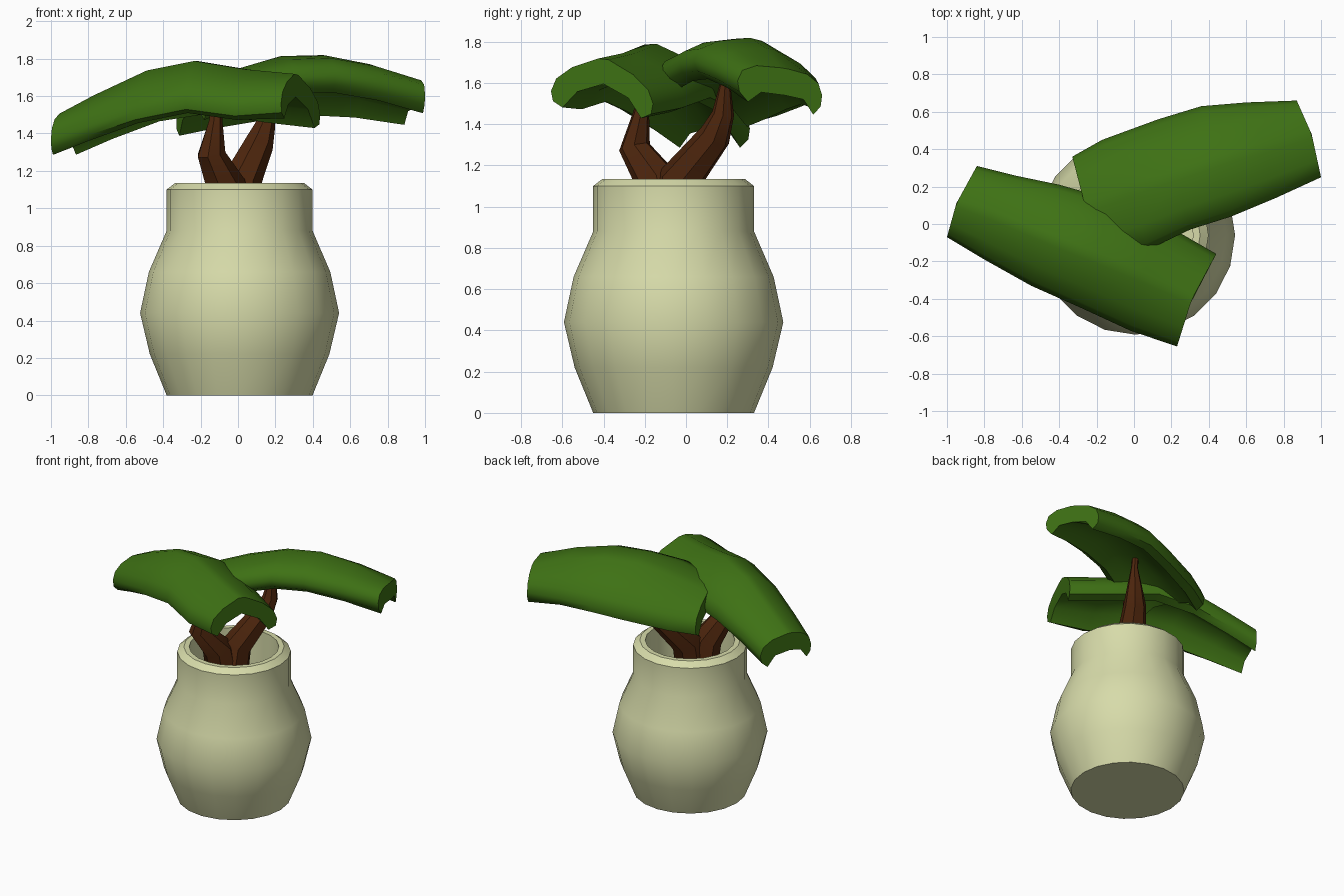
import bpy, bmesh, math
from mathutils import Vector

if "Cube" in bpy.data.objects:
    bpy.data.objects.remove(bpy.data.objects["Cube"])


def make_object(name, bm, color, angle):
    bmesh.ops.recalc_face_normals(bm, faces=bm.faces)
    mesh = bpy.data.meshes.new(name)
    bm.to_mesh(mesh)
    bm.free()
    ob = bpy.data.objects.new(name, mesh)
    bpy.context.collection.objects.link(ob)
    mat = bpy.data.materials.get(color[0]) or bpy.data.materials.new(color[0])
    mat.diffuse_color = (*color[1], 1)
    mat.use_nodes = True
    mat.node_tree.nodes["Principled BSDF"].inputs["Base Color"].default_value = mat.diffuse_color
    mesh.materials.append(mat)
    bpy.ops.object.select_all(action='DESELECT')
    ob.select_set(True)
    bpy.context.view_layer.objects.active = ob
    bpy.ops.object.shade_smooth_by_angle(angle=math.radians(angle))
    return ob


def loft(bm, rings, cap=True):
    """Skin a list of equal-length closed point rings."""
    rows = [[bm.verts.new(p) for p in ring] for ring in rings]
    n = len(rows[0])
    for a, b in zip(rows, rows[1:]):
        for i in range(n):
            j = (i + 1) % n
            bm.faces.new((a[i], a[j], b[j], b[i]))
    if cap:
        bm.faces.new(rows[0])
        bm.faces.new(rows[-1])


CLAY = ("clay", (0.68, 0.71, 0.40))
BARK = ("bark", (0.075, 0.019, 0.004))
GREEN = ("foliage", (0.048, 0.165, 0.007))

# Pot: 20-sided lathe, outside up to the rim, then down the inside
profile = [(0.39, 0), (0.48, 0.22), (0.532, 0.44), (0.485, 0.66), (0.39, 0.88),
           (0.39, 1.10), (0.345, 1.135), (0.308, 1.135), (0.308, 0.75)]
bm = bmesh.new()
loft(bm, [[(0.0085 + r * math.cos(i * math.tau / 20),
            -0.06 + r * math.sin(i * math.tau / 20), z) for i in range(20)]
          for r, z in profile])
make_object("pot", bm, CLAY, 32)


# Branches: tapered tubes forking from a shared base (x, y, z, radius)
def branch(name, path):
    bm = bmesh.new()
    rings = []
    for k, (x, y, z, r) in enumerate(path):
        a = Vector(path[max(k - 1, 0)][:3])
        b = Vector(path[min(k + 1, len(path) - 1)][:3])
        q = Vector((0, 0, 1)).rotation_difference((b - a).normalized())
        rings.append([Vector((x, y, z)) + q @ Vector((r * math.cos(t), r * math.sin(t), 0))
                      for t in (i * math.tau / 7 for i in range(7))])
    loft(bm, rings)
    make_object(name, bm, BARK, 40)


branch("front_branch", [(-0.03, -0.09, 0.75, 0.12), (-0.07, -0.14, 1.13, 0.11),
                        (-0.145, -0.25, 1.29, 0.078), (-0.12, -0.215, 1.47, 0.037),
                        (-0.11, -0.20, 1.66, 0.028)])
branch("back_branch", [(-0.02, -0.08, 0.75, 0.12), (0.01, -0.03, 1.13, 0.11),
                       (0.11, 0.14, 1.34, 0.08), (0.145, 0.18, 1.45, 0.055),
                       (0.155, 0.19, 1.60, 0.025), (0.155, 0.20, 1.68, 0.022)])


# Leaf pads: arched section swept along front edge, ridge and back edge
def leaf(name, front, ridge, back):
    bm = bmesh.new()
    rings = []
    for f, r, b in zip(front, ridge, back):
        f, r, b = Vector(f), Vector(r), Vector(b)

        def at(edge, t, dz):
            return edge.lerp(r, t) + Vector((0, 0, dz))
        rings.append([f, at(f, 0.1, 0.045), at(f, 0.4, 0.05), at(f, 0.9, 0.01), at(b, 0.9, 0.01),
                      at(b, 0.4, 0.05), at(b, 0.1, 0.045), b,
                      at(b, 0.04, -0.06), at(b, 0.24, -0.125), at(b, 0.5, -0.085),
                      at(r, 0, -0.13),
                      at(f, 0.5, -0.085), at(f, 0.22, -0.115), at(f, 0.04, -0.055)])
    loft(bm, rings)
    make_object(name, bm, GREEN, 48)


leaf("front_leaf",
     [(-1.0, -0.07, 1.37), (-0.80, -0.19, 1.44), (-0.55, -0.33, 1.52),
      (-0.28, -0.45, 1.575), (-0.02, -0.57, 1.54), (0.23, -0.655, 1.56)],
     [(-0.95, 0.11, 1.51), (-0.77, 0.05, 1.61), (-0.48, -0.07, 1.75),
      (-0.23, -0.17, 1.80), (0.04, -0.28, 1.755), (0.31, -0.40, 1.725)],
     [(-0.84, 0.31, 1.38), (-0.64, 0.26, 1.46), (-0.40, 0.21, 1.54),
      (-0.12, 0.13, 1.58), (0.18, -0.01, 1.53), (0.44, -0.16, 1.50)])
leaf("back_leaf",
     [(-0.16, -0.18, 1.57), (0.08, -0.135, 1.65), (0.30, -0.03, 1.70),
      (0.52, 0.04, 1.71), (0.76, 0.14, 1.67), (1.0, 0.25, 1.61)],
     [(-0.26, 0.09, 1.65), (-0.03, 0.18, 1.74), (0.22, 0.26, 1.815),
      (0.45, 0.34, 1.82), (0.70, 0.41, 1.77), (0.95, 0.48, 1.67)],
     [(-0.33, 0.36, 1.47), (-0.17, 0.45, 1.49), (0.13, 0.56, 1.53),
      (0.36, 0.63, 1.56), (0.60, 0.65, 1.56), (0.87, 0.66, 1.54)])
